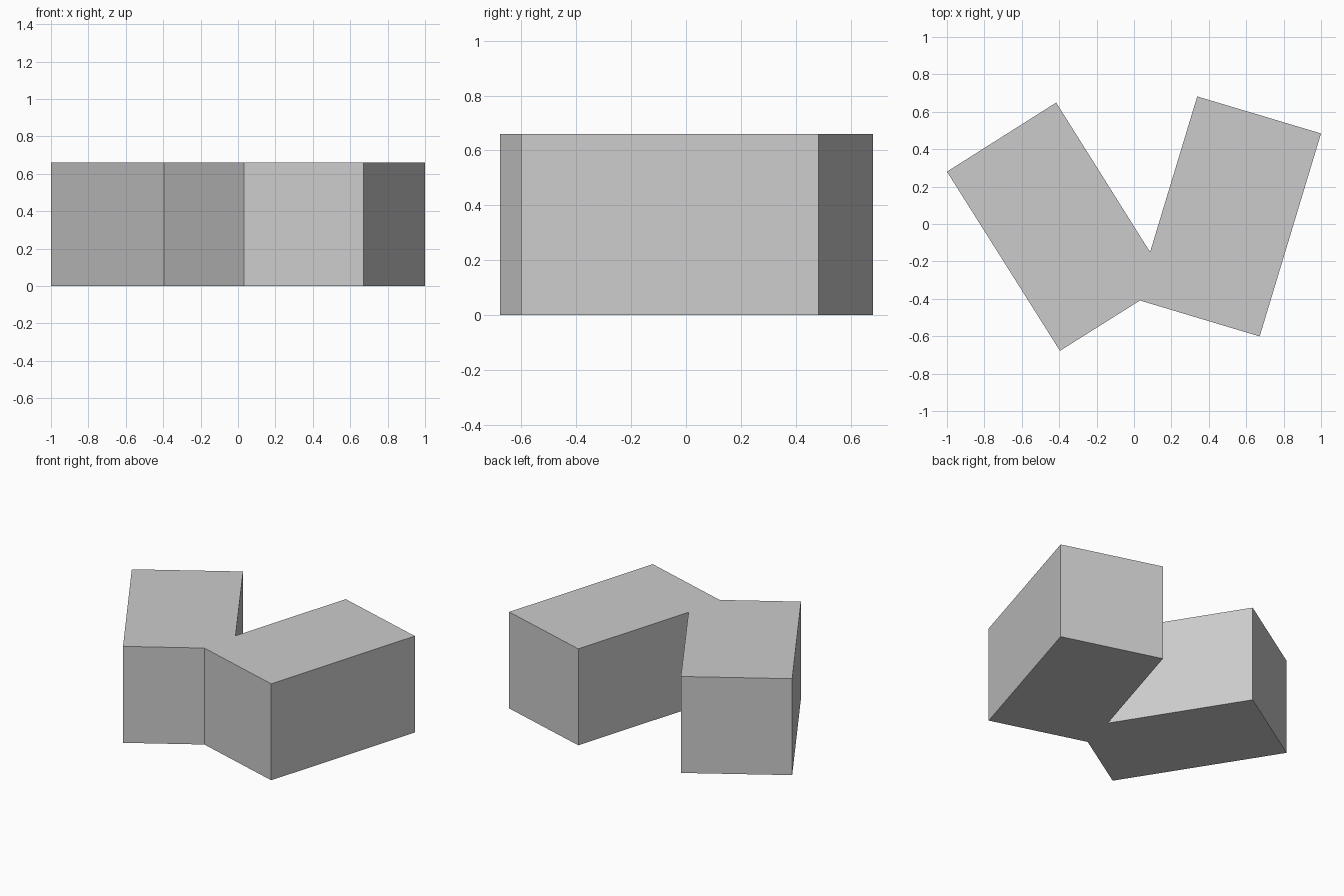
import bpy, bmesh

if "Cube" in bpy.data.objects:
    bpy.data.objects.remove(bpy.data.objects["Cube"])

HEIGHT = 0.66

# V-shaped footprint: two angled wings meeting at the front
footprint = [
    (-1.0, 0.28), (-0.396, -0.678), (0.032, -0.409), (0.672, -0.601),
    (1.0, 0.484), (0.338, 0.682), (0.086, -0.15), (-0.416, 0.649),
]

# Extrude the footprint into a solid block
bm = bmesh.new()
base = bm.faces.new([bm.verts.new((x, y, 0)) for x, y in footprint])
top = bmesh.ops.extrude_face_region(bm, geom=[base], use_keep_orig=True)
verts = [g for g in top["geom"] if isinstance(g, bmesh.types.BMVert)]
bmesh.ops.translate(bm, verts=verts, vec=(0, 0, HEIGHT))
bmesh.ops.recalc_face_normals(bm, faces=bm.faces)

mesh = bpy.data.meshes.new("two_wing_block")
bm.to_mesh(mesh)
bm.free()
block = bpy.data.objects.new("two_wing_block", mesh)
bpy.context.collection.objects.link(block)
